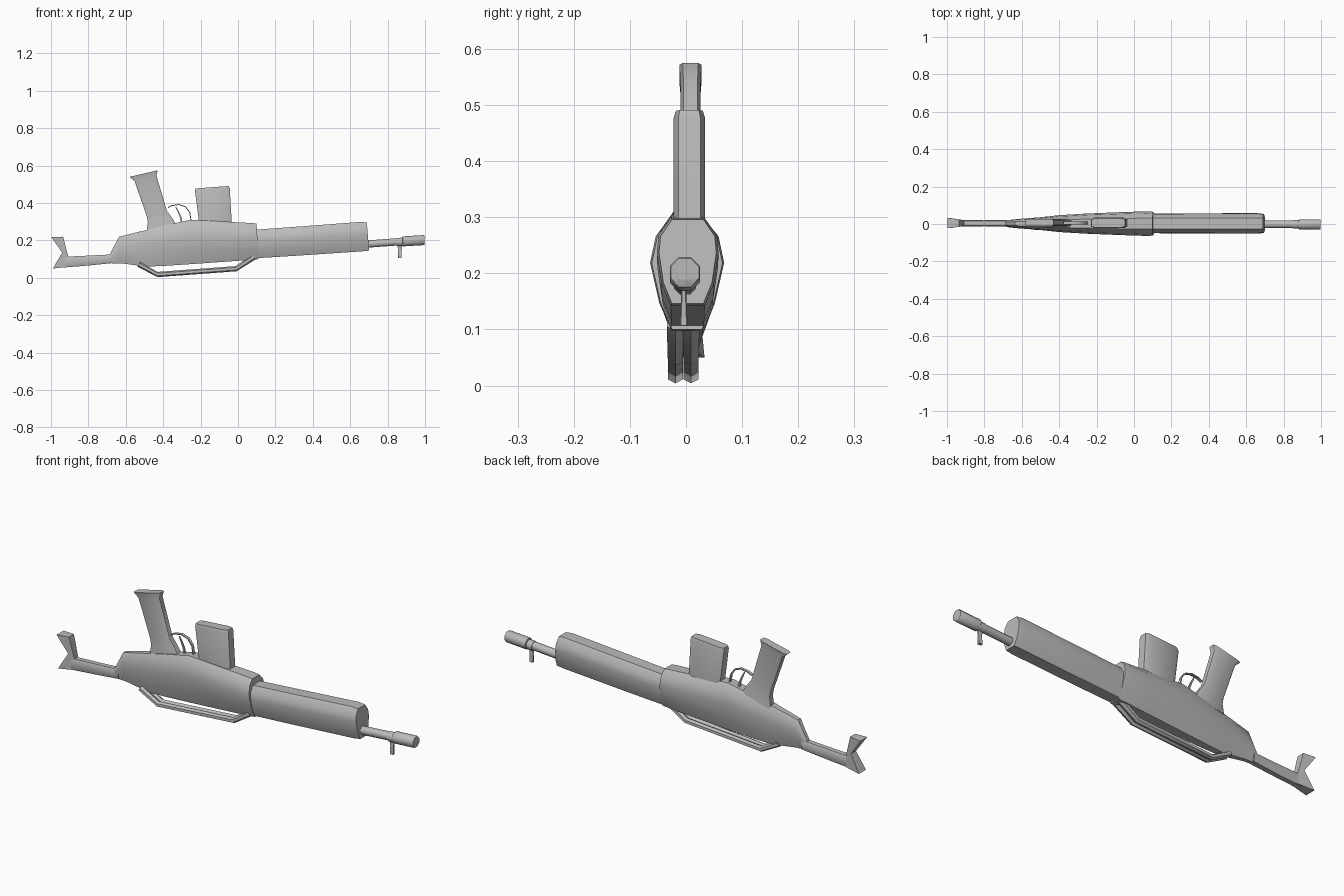
import bpy, bmesh, math
from mathutils import Vector

cube = bpy.data.objects.get("Cube")
if cube:
    bpy.data.objects.remove(cube, do_unlink=True)

gray = bpy.data.materials.new("plain gray")
gray.use_nodes = True
COLOR = (0.5, 0.5, 0.5, 1)
gray.diffuse_color = COLOR
gray.node_tree.nodes["Principled BSDF"].inputs["Base Color"].default_value = COLOR


def finish(name, bm, angle=40):
    bmesh.ops.recalc_face_normals(bm, faces=bm.faces)
    mesh = bpy.data.meshes.new(name)
    bm.to_mesh(mesh)
    bm.free()
    obj = bpy.data.objects.new(name, mesh)
    bpy.context.collection.objects.link(obj)
    mesh.materials.append(gray)
    bpy.ops.object.select_all(action='DESELECT')
    bpy.context.view_layer.objects.active = obj
    obj.select_set(True)
    bpy.ops.object.shade_smooth_by_angle(angle=math.radians(angle))
    return obj


def loft(name, rings, angle=40):
    """Skin a list of equal-length point rings and cap both ends."""
    bm = bmesh.new()
    loops = [[bm.verts.new(p) for p in ring] for ring in rings]
    n = len(loops[0])
    for a, b in zip(loops, loops[1:]):
        for i in range(n):
            j = (i + 1) % n
            bm.faces.new((a[i], a[j], b[j], b[i]))
    bm.faces.new(loops[0])
    bm.faces.new(loops[-1])
    return finish(name, bm, angle)


# Half cross-sections as (width, height) fractions, bottom to top
KEEL = [(0.42, 0), (0.75, 0.25), (1, 0.62), (0.85, 0.86), (0.45, 1)]
GUARD = [(0.55, 0), (0.85, 0.25), (1, 0.6), (0.95, 0.8), (0.55, 1)]
SLAB = [(0.75, 0), (1, 0.15), (1, 0.85), (0.75, 1)]


def body(name, half, stations, y=0.0, lean=0.0, angle=40):
    """Loft along x; stations are (x, bottom, top, half width)."""
    rings = []
    for x, lo, hi, w in stations:
        pts = half + [(-a, b) for a, b in reversed(half)]
        rings.append([(x - lean * (b - 0.5), y + a * w, lo + b * (hi - lo))
                      for a, b in pts])
    return loft(name, rings, angle)


def upright(name, levels, y, angle=40):
    """Loft upward; levels are (back x, back z, front x, front z, half width)."""
    rings = []
    for xa, za, xb, zb, w in levels:
        ring = []
        for t, s in [(0, .7), (.1, 1), (.9, 1), (1, .7),
                     (1, -.7), (.9, -1), (.1, -1), (0, -.7)]:
            ring.append((xa + (xb - xa) * t, y + w * s, za + (zb - za) * t))
        rings.append(ring)
    return loft(name, rings, angle)


def tube(name, path, radii, sides=8, y=0.0, widen=1.0):
    """Sweep an even-sided ring along an x-z path."""
    pts = [Vector((x, 0, z)) for x, z in path]
    rings = []
    for i, p in enumerate(pts):
        d = pts[min(i + 1, len(pts) - 1)] - pts[max(i - 1, 0)]
        if d.length < 1e-6:
            d = pts[-1] - pts[0]
        d.normalize()
        up = Vector((-d.z, 0, d.x))
        ring = []
        for k in range(sides):
            a = 2 * math.pi * (k + 0.5) / sides
            q = p + up * (radii[i] * math.sin(a))
            ring.append((q.x, y + widen * radii[i] * math.cos(a), q.z))
        rings.append(ring)
    return loft(name, rings, 50)


# Main body and fore-end
body("receiver", KEEL, [
    (-0.68, 0.078, 0.125, 0.018), (-0.63, 0.078, 0.22, 0.024),
    (-0.50, 0.060, 0.252, 0.034), (-0.40, 0.064, 0.277, 0.045),
    (-0.25, 0.074, 0.310, 0.054), (-0.05, 0.088, 0.300, 0.062),
    (0.08, 0.098, 0.293, 0.066), (0.105, 0.10, 0.290, 0.063)], 0.002, 0.012)
body("handguard", GUARD, [
    (0.09, 0.105, 0.257, 0.052), (0.30, 0.118, 0.272, 0.054),
    (0.66, 0.142, 0.299, 0.055), (0.695, 0.146, 0.296, 0.051)], 0.003, 0.012)

# Barrel, hollow muzzle and sight post
tube("barrel", [(0.68, 0.180), (0.90, 0.196)], [0.021, 0.021], y=-0.002)
tube("muzzle", [(0.88, 0.195), (0.882, 0.195), (0.995, 0.202), (0.998, 0.202),
                (0.996, 0.202), (0.96, 0.200)],
     [0.021, 0.029, 0.029, 0.027, 0.021, 0.020], y=-0.002)
upright("sight_post", [(0.855, 0.107, 0.875, 0.107, 0.007),
                       (0.857, 0.150, 0.875, 0.150, 0.005),
                       (0.850, 0.182, 0.880, 0.184, 0.004)], -0.004)
tube("sight_band", [(0.85, 0.191), (0.88, 0.193)], [0.024, 0.024], y=-0.002)

# Stock arm and flared butt
body("stock_arm", SLAB, [
    (-0.95, 0.054, 0.112, 0.017), (-0.80, 0.066, 0.119, 0.016),
    (-0.66, 0.080, 0.126, 0.018)], 0.004)
bm = bmesh.new()
outline = [(-0.99, 0.05, .028), (-0.94, 0.135, .020), (-0.998, 0.218, .028),
           (-0.935, 0.220, .020), (-0.908, 0.115, .015), (-0.905, 0.059, .015)]
sides = [[bm.verts.new((x, 0.005 + s * w, z)) for x, z, w in outline]
         for s in (-1, 1)]
for quad in ([0, 1, 4, 5], [1, 2, 3, 4]):
    for side in sides:
        bm.faces.new([side[i] for i in quad])
for i in range(len(outline)):
    j = (i + 1) % len(outline)
    bm.faces.new((sides[0][i], sides[0][j], sides[1][j], sides[1][i]))
finish("butt", bm)

# Grip and magazine
upright("grip", [
    (-0.49, 0.24, -0.33, 0.28, 0.022), (-0.482, 0.298, -0.350, 0.318, 0.019),
    (-0.488, 0.330, -0.380, 0.358, 0.018), (-0.553, 0.517, -0.436, 0.546, 0.018),
    (-0.580, 0.540, -0.430, 0.575, 0.020)], 0.008)
upright("magazine", [
    (-0.205, 0.27, -0.032, 0.27, 0.028), (-0.230, 0.465, -0.044, 0.478, 0.028),
    (-0.228, 0.478, -0.048, 0.491, 0.024)], 0.006)

# Trigger guard and trigger
guard_path = [(-0.375, 0.375), (-0.355, 0.386), (-0.315, 0.392), (-0.28, 0.380),
              (-0.258, 0.350), (-0.25, 0.300)]
tube("trigger_guard", guard_path, [0.0035] * 6, 4, 0.006, 3)
tube("trigger", [(-0.300, 0.29), (-0.307, 0.325), (-0.320, 0.355), (-0.332, 0.378)],
     [0.007, 0.006, 0.005, 0.003], 4, 0.006, 1)

# Carry handle: bars on each side joined into one grooved rail
for side, name in ((-1, "left_handle_bar"), (1, "right_handle_bar")):
    tube(name, [(-0.53, 0.072), (-0.43, 0.018), (-0.01, 0.049), (0.085, 0.112)],
         [0.014, 0.014, 0.014, 0.016], 6, -0.005 - side * 0.014, 1.1)
